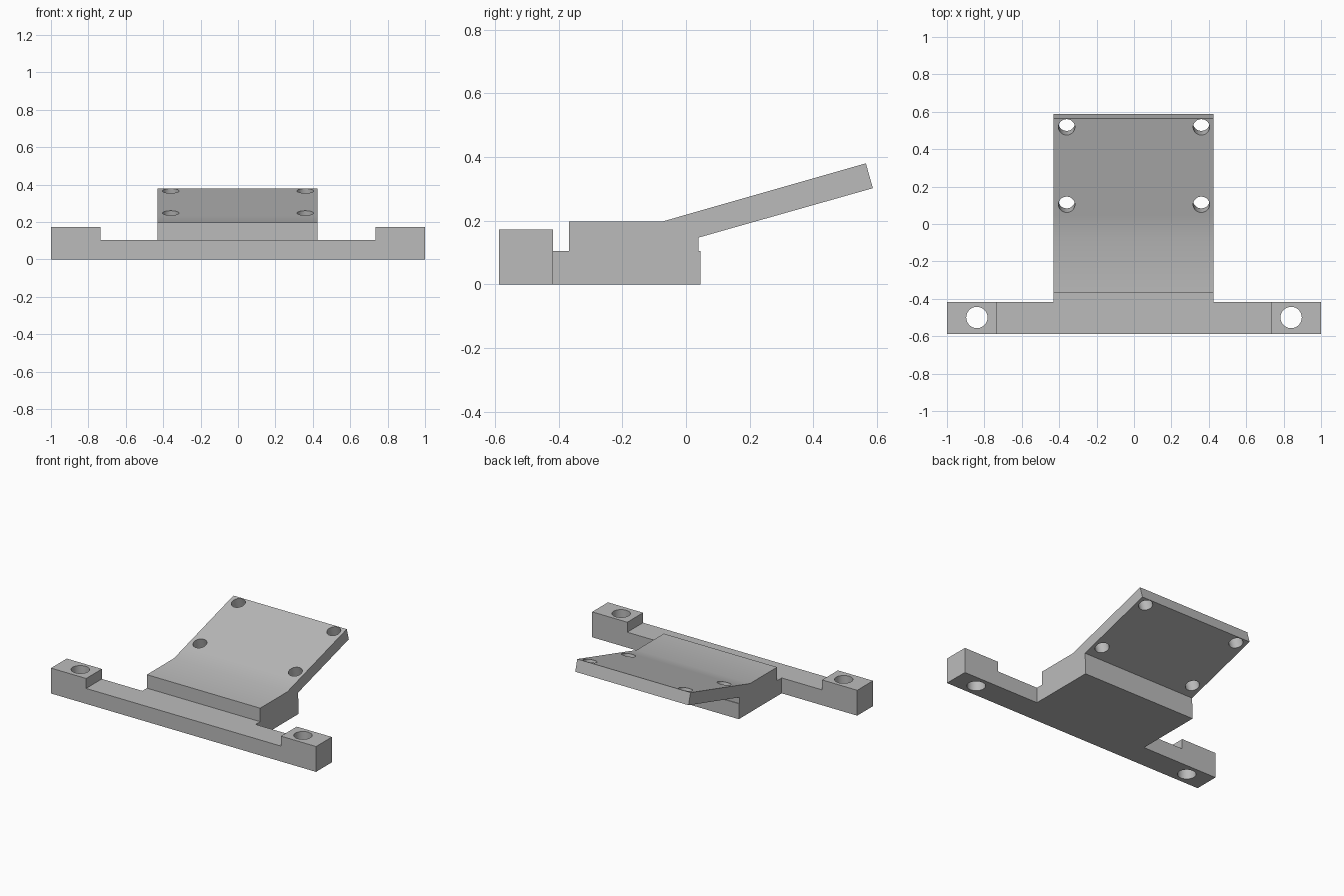
import bpy, bmesh, math
from mathutils import Matrix, Vector

cube = bpy.data.objects.get("Cube")
if cube:
    bpy.data.objects.remove(cube, do_unlink=True)

GREY = (0.5, 0.5, 0.5, 1)
mat = bpy.data.materials.new("plain grey")
mat.use_nodes = True
mat.diffuse_color = GREY
mat.node_tree.nodes["Principled BSDF"].inputs["Base Color"].default_value = GREY


def make_object(name, bm):
    bmesh.ops.recalc_face_normals(bm, faces=bm.faces)
    mesh = bpy.data.meshes.new(name)
    bm.to_mesh(mesh)
    bm.free()
    mesh.materials.append(mat)
    obj = bpy.data.objects.new(name, mesh)
    bpy.context.collection.objects.link(obj)
    return obj


def extrude_profile(name, points, start, sweep):
    """Sweep a closed profile of 3D points along a vector."""
    bm = bmesh.new()
    face = bm.faces.new([bm.verts.new(Vector(p) + Vector(start)) for p in points])
    swept = bmesh.ops.extrude_face_region(bm, geom=[face])["geom"]
    verts = [g for g in swept if isinstance(g, bmesh.types.BMVert)]
    bmesh.ops.translate(bm, vec=sweep, verts=verts)
    return make_object(name, bm)


def drill(name, location, radius, tilt=0.0):
    bm = bmesh.new()
    bmesh.ops.create_cone(bm, cap_ends=True, segments=48, radius1=radius, radius2=radius,
                          depth=0.24 if tilt else 0.6,
                          matrix=Matrix.Translation(location) @ Matrix.Rotation(tilt, 4, 'X'))
    return make_object(name, bm)


def combine(target, tool, operation):
    mod = target.modifiers.new(operation.lower(), 'BOOLEAN')
    mod.operation, mod.solver, mod.object = operation, 'EXACT', tool
    bpy.context.view_layer.objects.active = target
    bpy.ops.object.modifier_apply(modifier=mod.name)
    bpy.data.objects.remove(tool, do_unlink=True)


# Block with the sloping mounting plate, swept across the width
slope = math.atan(0.286)
side = [(-0.417, 0), (-0.417, 0.105), (-0.368, 0.105), (-0.368, 0.197), (-0.075, 0.197),
        (0.05, 0.233), (0.565, 0.38), (0.587, 0.302), (0.04, 0.147), (0.04, 0.105),
        (0.045, 0.105), (0.045, 0)]
bracket = extrude_profile("mounting_bracket", [(0, y, z) for y, z in side],
                          (-0.43, 0, 0), (0.855, 0, 0))

# Front bar with a raised block at each end
half = [(1, 0), (1, 0.173), (0.735, 0.173), (0.735, 0.105)]
outline = half + [(-x, z) for x, z in reversed(half)]
bar = extrude_profile("front_bar", [(x, 0, z) for x, z in outline],
                      (0, -0.587, 0), (0, 0.17, 0))
combine(bracket, bar, 'UNION')

# Screw holes: upright through the end blocks, square to the sloping plate
for sign in (-1, 1):
    combine(bracket, drill("end_hole", (sign * 0.84, -0.5, 0.1), 0.057), 'DIFFERENCE')
    for y in (0.104, 0.518):
        z = 0.197 + math.tan(slope) * (y + 0.075)
        combine(bracket, drill("plate_hole", (sign * 0.36, y, z), 0.044, slope), 'DIFFERENCE')

# Smooth hole walls and the shallow bend, keep the corners sharp
bracket.select_set(True)
bpy.context.view_layer.objects.active = bracket
bpy.ops.object.shade_smooth_by_angle(angle=math.radians(30))
